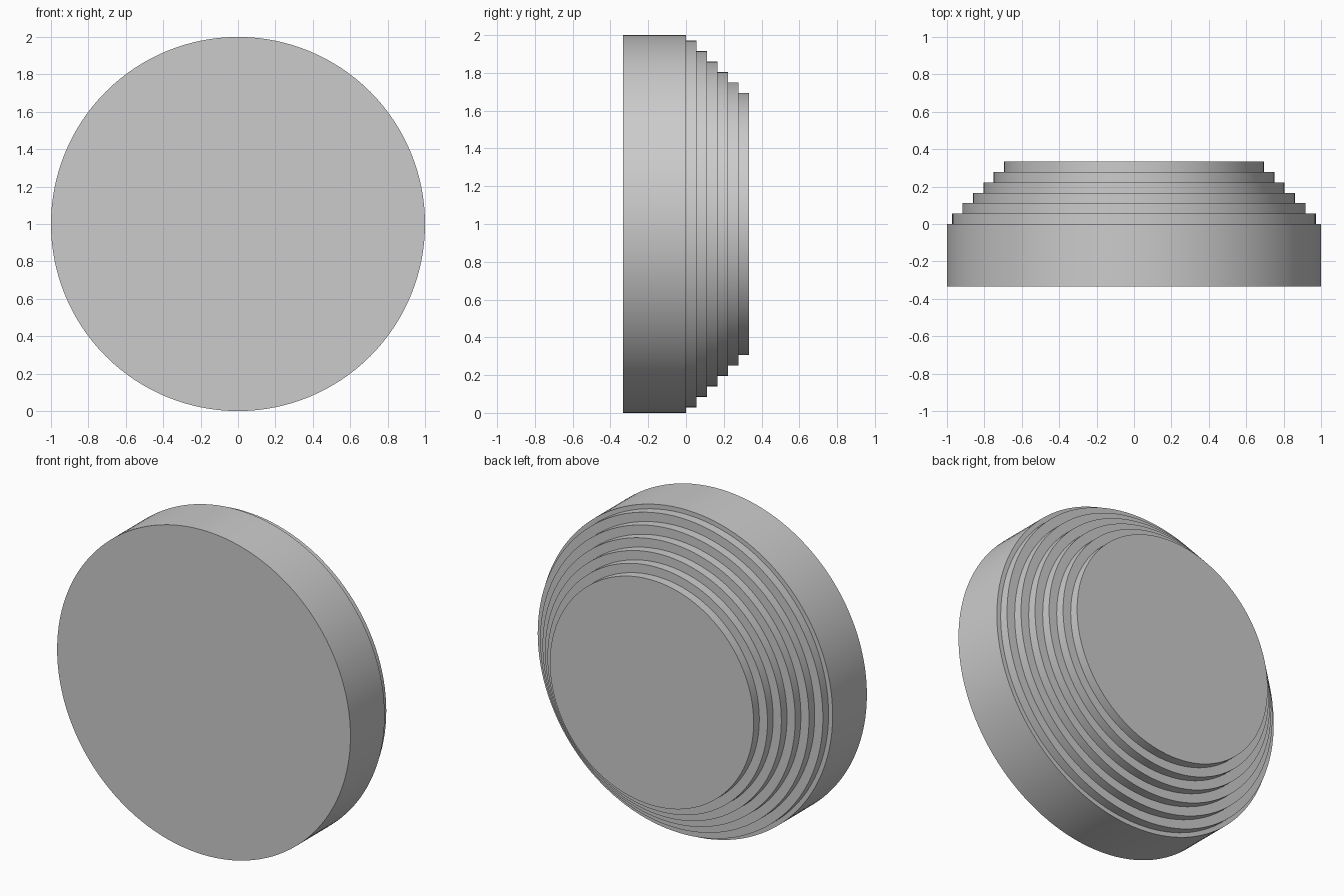
import bpy, bmesh
from math import cos, sin, tau, radians

cube = bpy.data.objects.get("Cube")
if cube:
    bpy.data.objects.remove(cube, do_unlink=True)

SEGMENTS = 128
HALF_DEPTH = 1 / 3
STEPS = 6
STEP = HALF_DEPTH / STEPS

# Single grey material
grey = bpy.data.materials.new("plain grey")
grey.use_nodes = True
colour = (0.6, 0.6, 0.6, 1)
grey.diffuse_color = colour
bsdf = next(n for n in grey.node_tree.nodes if n.type == "BSDF_PRINCIPLED")
bsdf.inputs["Base Color"].default_value = colour

# Profile (radius, y): thick front disc, then steps narrowing to the back
profile = [(1, -HALF_DEPTH), (1, 0)]
for i in range(STEPS):
    radius = 1 - STEP * (i + 0.5)
    profile += [(radius, i * STEP), (radius, (i + 1) * STEP)]


def lathe(name, points):
    """Turn a profile around the front-to-back axis and cap both ends."""
    bm = bmesh.new()
    rings = []
    for radius, y in points:
        angles = [tau * k / SEGMENTS for k in range(SEGMENTS)]
        rings.append([bm.verts.new((radius * cos(a), y, 1 + radius * sin(a)))
                      for a in angles])
    for a, b in zip(rings, rings[1:]):
        for k in range(SEGMENTS):
            n = (k + 1) % SEGMENTS
            bm.faces.new((a[k], a[n], b[n], b[k]))
    bm.faces.new(rings[0])
    bm.faces.new(rings[-1])
    bmesh.ops.recalc_face_normals(bm, faces=bm.faces)
    mesh = bpy.data.meshes.new(name)
    bm.to_mesh(mesh)
    bm.free()
    mesh.materials.append(grey)
    obj = bpy.data.objects.new(name, mesh)
    bpy.context.collection.objects.link(obj)
    return obj


# Stepped disc with smooth sides and sharp rims
disc = lathe("stepped_disc", profile)
bpy.ops.object.select_all(action="DESELECT")
disc.select_set(True)
bpy.context.view_layer.objects.active = disc
bpy.ops.object.shade_smooth_by_angle(angle=radians(30))
